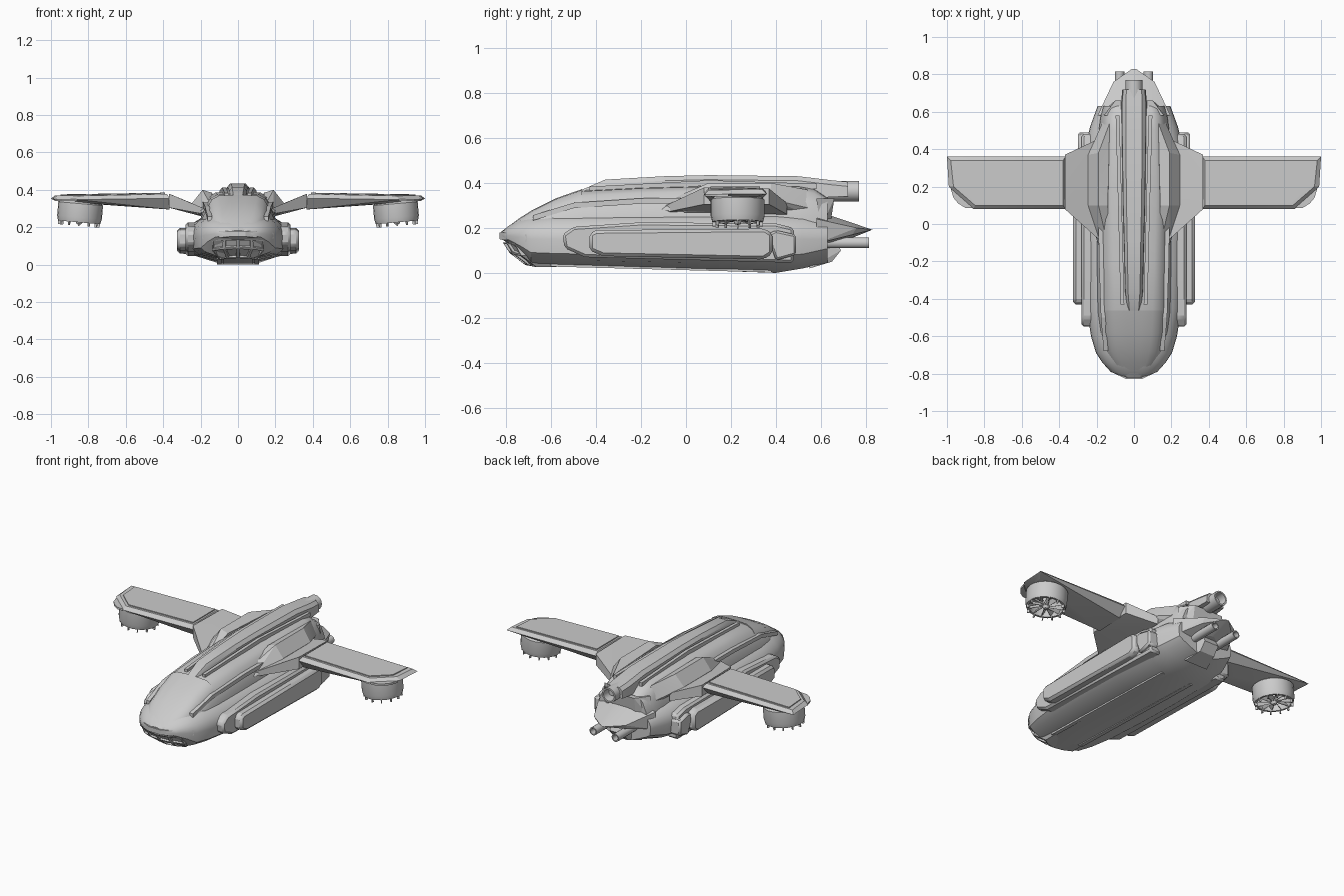
import bpy, bmesh, math
from math import sin, cos, pi, radians
from mathutils import Matrix, Vector

if "Cube" in bpy.data.objects:
    bpy.data.objects.remove(bpy.data.objects["Cube"])


def finish(name, bm, mirror=False, bevel=0.0, smooth=30):
    bmesh.ops.remove_doubles(bm, verts=bm.verts, dist=0.0002)
    bmesh.ops.recalc_face_normals(bm, faces=bm.faces)
    me = bpy.data.meshes.new(name)
    bm.to_mesh(me)
    bm.free()
    ob = bpy.data.objects.new(name, me)
    bpy.context.collection.objects.link(ob)
    bpy.ops.object.select_all(action='DESELECT')
    ob.select_set(True)
    bpy.context.view_layer.objects.active = ob
    bpy.ops.object.shade_smooth_by_angle(angle=radians(smooth))
    if bevel:
        m = ob.modifiers.new("edge", 'BEVEL')
        m.width, m.segments, m.limit_method = bevel, 1, 'ANGLE'
    if mirror:
        ob.modifiers.new("mirror", 'MIRROR').use_clip = False
    return ob


def solid(name, pts, mirror=True, bevel=0.0):
    """Faceted convex block around a few corner points."""
    bm = bmesh.new()
    vs = [bm.verts.new(p) for p in pts]
    r = bmesh.ops.convex_hull(bm, input=vs)
    bmesh.ops.delete(bm, geom=[v for v in bm.verts if not v.link_faces], context='VERTS')
    bmesh.ops.dissolve_limit(bm, angle_limit=radians(2), verts=bm.verts, edges=bm.edges)
    return finish(name, bm, mirror, bevel, 15)


def sym(pts):
    return pts + [(-x, y, z) for x, y, z in pts]


def loft(name, rings, smooth=28):
    """Skin half sections (y, [(x, z) bottom to top]) into a symmetric body."""
    bm = bmesh.new()
    loops = []
    for y, half in rings:
        full = half + [(-x, z) for x, z in reversed(half)]
        loops.append([bm.verts.new((x, y, z)) for x, z in full])
    n = len(loops[0])
    for a, b in zip(loops, loops[1:]):
        for i in range(n):
            j = (i + 1) % n
            bm.faces.new((a[i], a[j], b[j], b[i]))
    bm.faces.new(loops[0])
    bm.faces.new(loops[-1])
    return finish(name, bm, smooth=smooth)


def lathe(name, profile, mat, mirror, seg=24):
    bm = bmesh.new()
    vs = [bm.verts.new((r, 0, z)) for r, z in profile]
    es = [bm.edges.new(e) for e in zip(vs, vs[1:])]
    bmesh.ops.spin(bm, geom=vs + es, cent=(0, 0, 0), axis=(0, 0, 1), angle=2 * pi, steps=seg)
    bmesh.ops.transform(bm, matrix=mat, verts=bm.verts)
    return finish(name, bm, mirror)


def strips(name, path, w, h):
    """Raised rail following a path, on both sides."""
    for i, (a, b) in enumerate(zip(path, path[1:])):
        solid(f"{name}_{i + 1}", [(x + sx * w, y, z + sz * h) for x, y, z in (a, b)
                                  for sx in (-1, 1) for sz in (-1, 1)])


def slab(name, outline, x0, x1, bevel):
    return solid(name, [(x, y, z) for x in (x0, x1) for y, z in outline], bevel=bevel)


# Lower hull: y, bottom z, bottom half width, chine z, half width, mid z, top z
hull = [(-.82, .15, .02, .155, .06, .165, .18), (-.79, .13, .05, .14, .125, .165, .21),
        (-.74, .085, .07, .105, .17, .16, .24), (-.69, .035, .08, .065, .203, .15, .26),
        (-.6, .032, .08, .06, .23, .15, .275), (-.45, .028, .08, .055, .253, .15, .28),
        (-.2, .02, .08, .05, .265, .15, .28), (.1, .01, .08, .045, .27, .15, .28),
        (.4, 0, .08, .045, .265, .15, .28), (.52, .02, .075, .055, .235, .15, .28),
        (.63, .045, .06, .09, .195, .15, .25)]
rings = []
for y, zb, wb, zc, w, zm, zt in hull:
    arc = [(w * cos(a) ** .7, zm + (zt - zm) * sin(a)) for a in (i * pi / 14 for i in range(7))]
    rings.append((y, [(wb, zb), (w * .82, zc), (w * .97, zc * .7 + zm * .3)] + arc))
loft("lower_hull", rings)

# Upper hull and canopy: y, side half width, shoulder z, shoulder half width, top z, top half width
upper = [(-.82, .045, .172, .04, .178, .025), (-.79, .1, .182, .085, .2, .05),
         (-.74, .14, .205, .12, .237, .065), (-.68, .168, .238, .145, .275, .08),
         (-.58, .185, .275, .16, .325, .092), (-.46, .195, .3, .168, .367, .1),
         (-.2, .2, .31, .175, .38, .11), (.2, .2, .32, .178, .39, .12),
         (.5, .19, .32, .165, .388, .11), (.57, .18, .315, .155, .375, .1),
         (.63, .165, .3, .14, .335, .09)]


def upper_ring(y, w, zs, ws, zt, wt, grow=0.0):
    pts = [(w, .16), (w * .99, .16 + (zs - .16) * .6), (ws, zs),
           ((ws * .6 + wt * .4), zs + (zt - zs) * .65), (wt, zt - .004), (wt * .4, zt)]
    return y - grow * .3, [(x + grow * .4, z + grow) for x, z in pts]


loft("upper_hull", [upper_ring(*s) for s in upper], 35)
loft("canopy_glass", [upper_ring(*s[:1], s[1] * .9, s[2], s[3] * .96, *s[4:], grow=.006)
                      for s in upper[:6]], 40)

# Brow lip and chin
solid("nose_lip", sym([(.04, -.83, .18), (.04, -.83, .15), (.1, -.8, .18), (.1, -.8, .145),
                       (.19, -.71, .17), (.19, -.71, .14)]), mirror=False)

# Chin windows: a faceted grid with each pane inset
bm = bmesh.new()
grid = []
for z, y, s in ((.135, -.815, 1), (.088, -.785, 1), (.035, -.715, .72)):
    grid.append([bm.verts.new((x * s, y + .09 + 2.6 * x * x, z - (.5 * x * x if z < .1 else 0)))
                 for x in (-.14, -.075, 0, .075, .14)])
faces = [bm.faces.new((a[i], a[i + 1], b[i + 1], b[i])) for a, b in zip(grid, grid[1:]) for i in range(4)]
ext = bmesh.ops.extrude_face_region(bm, geom=faces, use_keep_orig=True)
front = [g for g in ext['geom'] if isinstance(g, bmesh.types.BMFace)]
bmesh.ops.translate(bm, vec=(0, -.09, 0), verts=[g for g in ext['geom'] if isinstance(g, bmesh.types.BMVert)])
bmesh.ops.recalc_face_normals(bm, faces=bm.faces)
bmesh.ops.inset_individual(bm, faces=front, thickness=.011, depth=0)
bmesh.ops.inset_individual(bm, faces=front, thickness=.003, depth=-.01)
finish("chin_windows", bm, smooth=5)

# Dorsal spine with rear exhaust tube
spine = [(-.47, .03, .367), (-.36, .04, .415), (-.1, .045, .43), (.1, .05, .435),
         (.5, .055, .43), (.65, .055, .412), (.72, .05, .405)]
loft("dorsal_spine", [(y, [(w * 1.25, .33 + max(0, y - .5) * .05), (w * 1.15, z - .02), (w * .8, z)])
                      for y, w, z in spine])
back = Matrix.Rotation(-pi / 2, 4, 'X')          # local +z becomes +y
lathe("dorsal_exhaust", [(0, 0), (.046, 0), (.046, .19), (.036, .19), (.034, .12), (0, .12)],
      Matrix.Translation((0, .58, .364)) @ back, False, 16)
strips("spine_rail", [(.062, -.43, .372), (.075, .1, .4), (.088, .58, .385)], .01, .012)
strips("canopy_rail", [(.15, -.68, .245), (.165, -.5, .3), (.175, -.2, .32), (.178, 0, .322)], .012, .012)

# Wing shoulders and roots
solid("wing_shoulder", [(.14, -.11, .31), (.19, -.11, .28), (.14, .1, .385), (.19, .1, .4),
                        (.245, .1, .33), (.245, .37, .33), (.19, .38, .4), (.13, .54, .37),
                        (.17, .54, .29), (.22, -.02, .27), (.15, .54, .26)])
solid("wing_root", [(.18, -.09, .3), (.18, -.09, .27), (.31, .07, .34), (.31, .07, .295),
                    (.37, .08, .38), (.37, .08, .305), (.37, .37, .375), (.37, .37, .305),
                    (.31, .39, .31), (.2, .45, .26), (.2, .45, .31)])

# Wings: bevelled plate with deeper underside, raised top panel and tip guard
solid("wing", [(.365, .08, .355), (.365, .36, .355), (.38, .1, .378), (.38, .34, .378),
               (.365, .13, .295), (.365, .31, .3), (.86, .08, .348), (.99, .2, .352),
               (1, .36, .352), (.85, .1, .368), (.965, .2, .37), (.98, .34, .37),
               (.85, .13, .333), (.95, .22, .337), (.96, .31, .338)])
solid("wing_panel", [(x, y, z) for x, y, t in ((.39, .11, .379), (.39, .33, .379), (.84, .11, .37),
                                               (.94, .2, .37), (.95, .33, .37)) for z in (t, t + .006)])
solid("wing_tip_guard", [(x, y, z) for x, y in ((.86, .085), (.98, .19), (.965, .14), (.9, .085),
                                                (.94, .11)) for z in (.34, .352)])

# Lift fans under the wing tips
fan = Matrix.Translation((.84, .23, .338)) @ Matrix.Rotation(radians(-5), 4, 'Y')
lathe("fan_duct", [(0, .004), (.1, .004), (.12, -.012), (.12, -.085), (.113, -.112), (.1, -.112),
                   (.097, -.05), (0, -.05)], fan, True)
lathe("fan_hub", [(0, -.04), (.022, -.04), (.022, -.105), (.012, -.122), (0, -.125)], fan, True, 12)
bm = bmesh.new()
for i in range(12):
    turn = fan @ Matrix.Rotation(2 * pi * i / 12, 4, 'Z')
    for cx, cz, sx, sy, sz, tilt in ((.063, -.095, .09, .003, .03, 30), (.105, -.118, .014, .006, .026, 0)):
        bmesh.ops.create_cube(bm, size=1, matrix=turn @ Matrix.Translation((cx, 0, cz)) @
                              Matrix.Rotation(radians(tilt), 4, 'X') @ Matrix.Diagonal((sx, sy, sz, 1)))
finish("fan_blades", bm, True)

# Side pods
slab("pod_fairing", [(-.55, .17), (-.5, .205), (-.2, .225), (.4, .22), (.48, .2), (.48, .045),
                     (-.45, .07), (-.54, .11)], .2, .28, .012)
slab("side_pod", [(-.43, .175), (-.4, .19), (.35, .197), (.385, .175), (.385, .085), (.345, .06),
                  (-.37, .075), (-.43, .1)], .25, .325, .014)
slab("pod_rear_block", [(.36, .17), (.4, .19), (.49, .17), (.49, .08), (.4, .055)], .2, .3, .01)

# Tail: wedge deck, side fillets, lower fin and twin tubes
solid("tail_deck", sym([(.195, .58, .24), (.195, .58, .13), (.11, .76, .2), (.11, .74, .17),
                        (.01, .83, .192), (.01, .7, .14), (.06, .6, .27)]), mirror=False)
solid("tail_upper_block", sym([(.16, .58, .33), (.17, .6, .2), (.1, .66, .33), (.1, .64, .2)]), mirror=False)
solid("tail_fin", sym([(.08, .55, .02), (.08, .55, .16), (.05, .65, .05), (.05, .69, .1),
                       (.04, .66, .16)]), mirror=False)
lathe("tail_tube", [(0, 0), (.025, 0), (.025, .2), (.018, .2), (.018, .14), (0, .14)],
      Matrix.Translation((.077, .615, .134)) @ back, True, 14)

# Underside panels
strips("belly_rail", [(.1, -.6, .034), (.1, .38, .008)], .012, .006)
